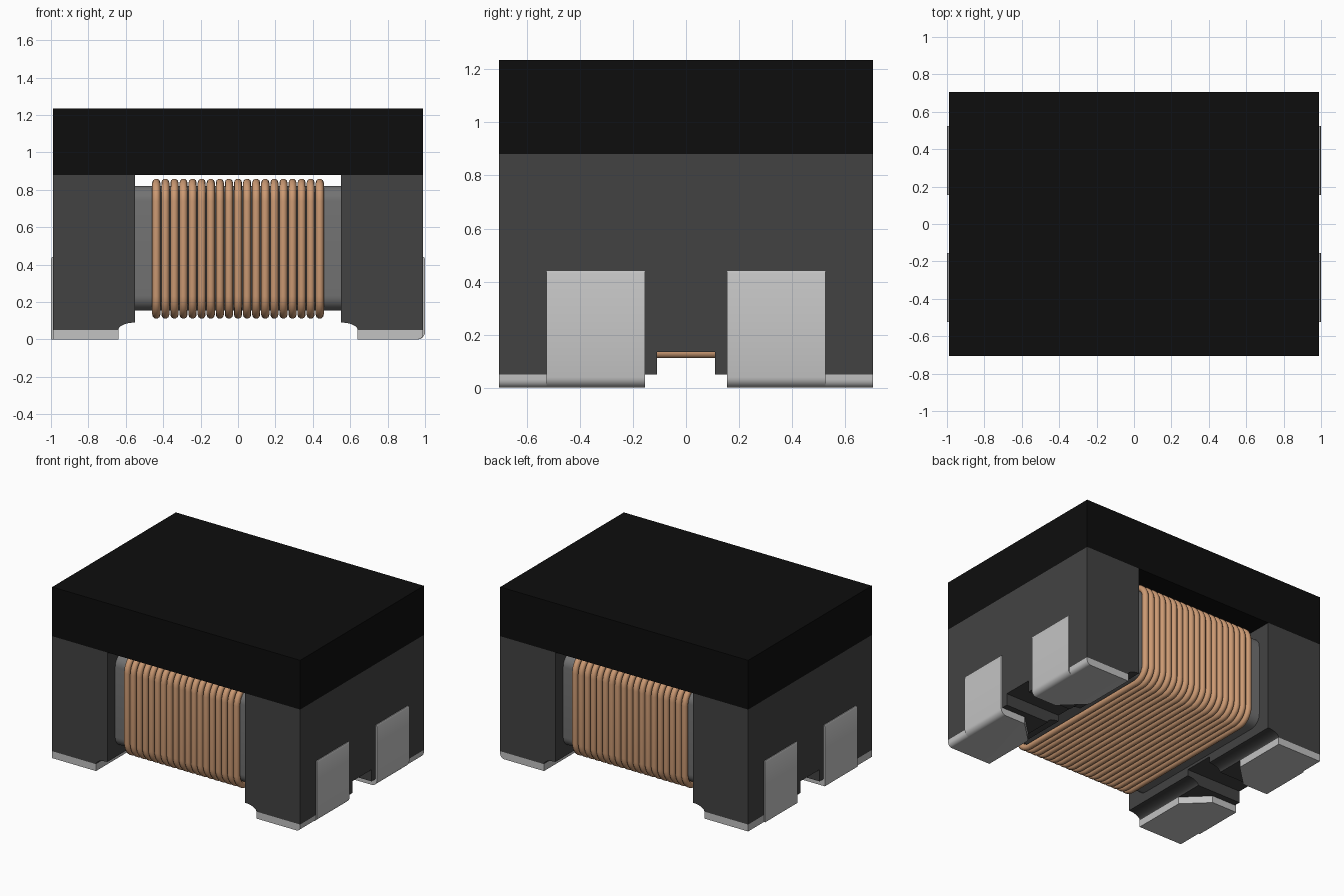
import bpy, bmesh, math

cube = bpy.data.objects.get("Cube")
if cube:
    bpy.data.objects.remove(cube, do_unlink=True)


def material(name, rgb):
    m = bpy.data.materials.new(name)
    m.use_nodes = True
    m.diffuse_color = (*rgb, 1)
    bsdf = next(n for n in m.node_tree.nodes if n.type == 'BSDF_PRINCIPLED')
    bsdf.inputs["Base Color"].default_value = (*rgb, 1)
    return m


BLACK = material("black_resin", (0.004, 0.004, 0.004))
DARK = material("dark_ferrite", (0.055, 0.055, 0.055))
GREY = material("grey_core", (0.17, 0.17, 0.17))
SILVER = material("silver_terminal", (0.54, 0.54, 0.54))
COPPER = material("copper_wire", (0.60, 0.32, 0.17))


def prism(name, points, axis, lo, hi, mat):
    """Extrude a closed 2D profile along an axis; the profile uses the other two axes in order."""
    def place(p, t):
        c = list(p)
        c.insert("xyz".index(axis), t)
        return c
    bm = bmesh.new()
    face = bm.faces.new([bm.verts.new(place(p, lo)) for p in points])
    new = bmesh.ops.extrude_face_region(bm, geom=[face])["geom"]
    shift = place((0, 0), hi - lo)
    bmesh.ops.translate(bm, vec=shift, verts=[v for v in new if isinstance(v, bmesh.types.BMVert)])
    bmesh.ops.recalc_face_normals(bm, faces=bm.faces)
    me = bpy.data.meshes.new(name)
    bm.to_mesh(me)
    bm.free()
    me.materials.append(mat)
    ob = bpy.data.objects.new(name, me)
    bpy.context.collection.objects.link(ob)
    return ob


def activate(ob):
    bpy.ops.object.select_all(action='DESELECT')
    ob.select_set(True)
    bpy.context.view_layer.objects.active = ob


def smooth(ob, angle=35):
    activate(ob)
    bpy.ops.object.shade_smooth_by_angle(angle=math.radians(angle))


def rect(a, b, c, d):
    return [(a, c), (b, c), (b, d), (a, d)]


def arc(cx, cy, rx, ry, start, end, n=8):
    return [(cx + rx * math.cos(math.radians(start + (end - start) * i / n)),
             cy + ry * math.sin(math.radians(start + (end - start) * i / n))) for i in range(n + 1)]


def round_rect(y, z0, z1, r, n=8):
    return (arc(y - r, z1 - r, r, r, 0, 90, n) + arc(r - y, z1 - r, r, r, 90, 180, n)
            + arc(r - y, z0 + r, r, r, 180, 270, n) + arc(y - r, z0 + r, r, r, 270, 360, n))


# Top cover
prism("top_cover", rect(-0.99, 0.99, -0.705, 0.705), 'z', 0.88, 1.235, BLACK)

# Winding core
smooth(prism("winding_core", round_rect(0.615, 0.155, 0.82, 0.08), 'x', -0.56, 0.56, GREY))

for s, side in ((1, "left"), (-1, "right")):
    # End block with a scooped inner lower edge and a channel through the bottom
    prof = [(0.55, 0.88)] + arc(0.55, 0.05, 0.09, 0.04, 90, 0) + [(0.99, 0.05), (0.99, 0.88)]
    block = prism(side + "_end_block", [(s * x, z) for x, z in prof], 'y', -0.705, 0.705, DARK)
    cutter = prism("channel_cutter", rect(-0.11, 0.11, -0.1, 0.135), 'x', *sorted((s * 0.4, s * 1.2)), DARK)
    cutter.hide_render = True
    mod = block.modifiers.new("channel", 'BOOLEAN')
    mod.operation, mod.solver, mod.object = 'DIFFERENCE', 'EXACT', cutter
    activate(block)
    bpy.ops.object.modifier_apply(modifier=mod.name)
    bpy.data.objects.remove(cutter, do_unlink=True)
    smooth(block)

    for t, end in ((-1, "front"), (1, "back")):
        # Foot plate with a cut inner corner
        plan = [(0.99, 0.705), (0.64, 0.705), (0.64, 0.31), (0.80, 0.155), (0.99, 0.155)]
        foot = prism(f"{side}_{end}_foot", [(s * x, t * y) for x, y in plan], 'z', 0, 0.05, SILVER)
        # Wrapped terminal on the end face
        lower = arc(0.96, 0.04, 0.04, 0.04, 0, -90) if s > 0 else [(1.0, 0)]
        prof = [(0.985, 0.44), (0.995, 0.44), (1.0, 0.43)] + lower + [(0.93, 0), (0.93, 0.05), (0.985, 0.05)]
        pad = prism(f"{side}_{end}_terminal", [(s * x, z) for x, z in prof], 'y',
                    *sorted((t * 0.155, t * 0.525)), SILVER)
        smooth(pad)
        if s > 0:
            # Rounded outer lower edge of the foot
            bm = bmesh.new()
            bm.from_mesh(foot.data)
            edges = [e for e in bm.edges if all(v.co.x > 0.98 and v.co.z < 0.01 for v in e.verts)]
            bmesh.ops.bevel(bm, geom=edges, offset=0.03, segments=6, profile=0.5, affect='EDGES')
            bm.to_mesh(foot.data)
            bm.free()
            smooth(foot)

# Copper winding: closed turns side by side
TURNS, RADIUS = 19, 0.0215
curve = bpy.data.curves.new("copper_winding", 'CURVE')
curve.dimensions = '3D'
curve.bevel_depth = RADIUS
curve.bevel_resolution = 3
curve.materials.append(COPPER)
loop = round_rect(0.637, 0.132, 0.838, 0.10)
for i in range(TURNS):
    x = -0.437 + 0.874 * i / (TURNS - 1)
    sp = curve.splines.new('POLY')
    sp.points.add(len(loop) - 1)
    for p, (y, z) in zip(sp.points, loop):
        p.co = (x, y, z, 1)
    sp.use_cyclic_u = True
winding = bpy.data.objects.new("copper_winding", curve)
bpy.context.collection.objects.link(winding)
activate(winding)
bpy.ops.object.convert(target='MESH')
smooth(bpy.context.view_layer.objects.active, 60)
